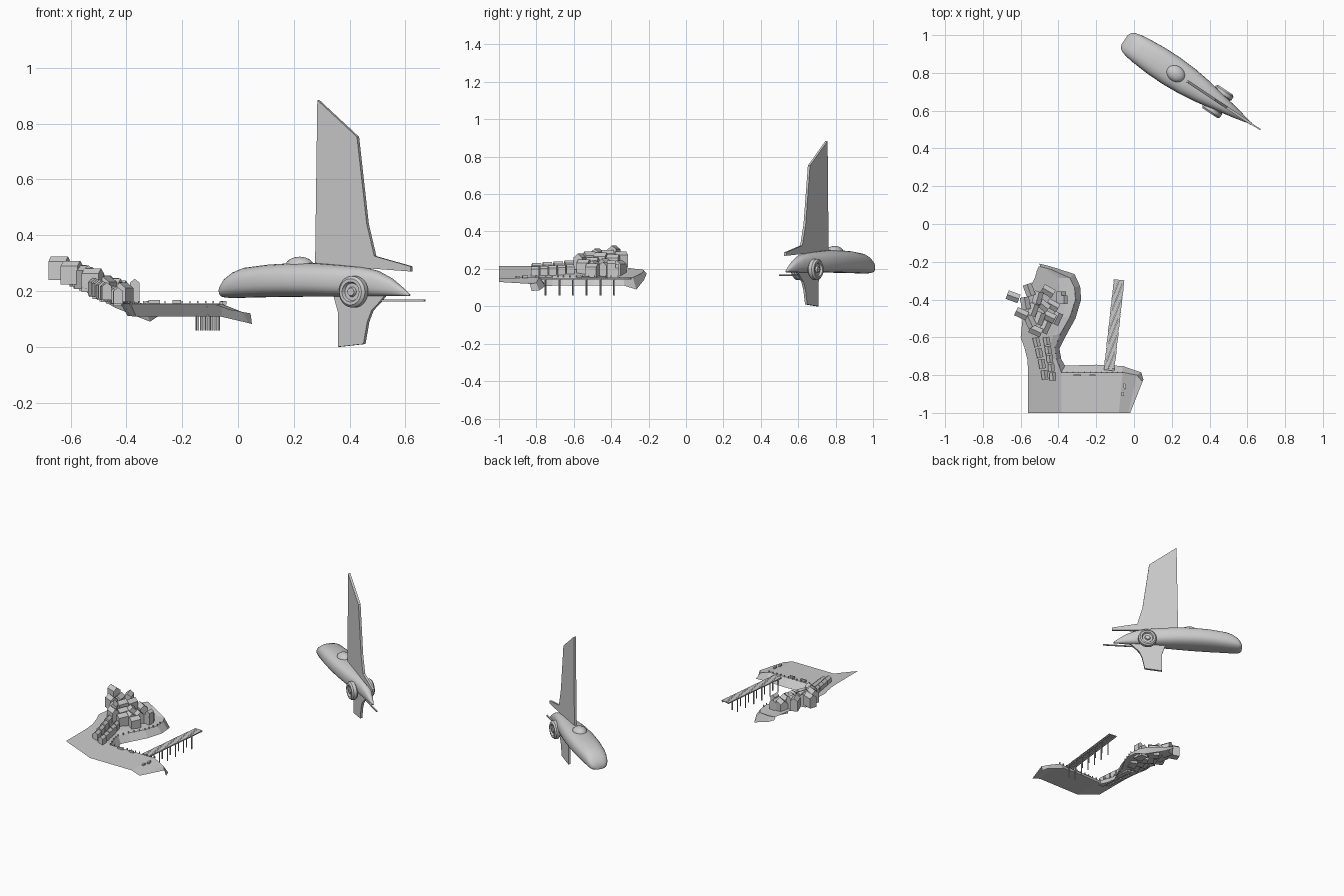
import bpy, bmesh, math, random
from mathutils import Matrix, Vector

if "Cube" in bpy.data.objects:
    bpy.data.objects.remove(bpy.data.objects["Cube"])

random.seed(4)


def make(name, verts, faces, matrix=None, smooth=False):
    me = bpy.data.meshes.new(name)
    me.from_pydata([tuple(v) for v in verts], [], faces)
    bm = bmesh.new()
    bm.from_mesh(me)
    bmesh.ops.recalc_face_normals(bm, faces=bm.faces)
    bm.to_mesh(me)
    bm.free()
    ob = bpy.data.objects.new(name, me)
    bpy.context.collection.objects.link(ob)
    if matrix:
        ob.matrix_world = matrix
    if smooth:
        bpy.ops.object.select_all(action='DESELECT')
        ob.select_set(True)
        bpy.context.view_layer.objects.active = ob
        bpy.ops.object.shade_smooth_by_angle(angle=math.radians(40))
    return ob


def loft(name, rows, closed=False, caps=False, matrix=None, smooth=False):
    n = len(rows[0])
    faces = []
    for i in range(len(rows) - 1):
        for j in range(n if closed else n - 1):
            k = (j + 1) % n
            faces.append((i*n + j, i*n + k, (i+1)*n + k, (i+1)*n + j))
    if caps:
        faces += [tuple(range(n)), tuple(range((len(rows)-1)*n, len(rows)*n))]
    return make(name, [v for r in rows for v in r], faces, matrix, smooth)


def plate(name, outline, thick, matrix):
    # vertical sheet in the u-z plane
    rows = [[(u, s * thick / 2, z) for u, z in outline] for s in (-1, 1)]
    return loft(name, rows, True, True, matrix)


def boxes(name, items):
    # items: (centre, size, rotation about z)
    verts, faces = [], []
    for c, s, a in items:
        b = len(verts)
        m = Matrix.Translation(c) @ Matrix.Rotation(a, 4, 'Z')
        verts += [m @ Vector((x*s[0]/2, y*s[1]/2, z*s[2]/2))
                  for x in (-1, 1) for y in (-1, 1) for z in (-1, 1)]
        faces += [tuple(b + i for i in f) for f in
                  ((0, 1, 3, 2), (4, 6, 7, 5), (0, 4, 5, 1), (2, 3, 7, 6), (0, 2, 6, 4), (1, 5, 7, 3))]
    return make(name, verts, faces)


# ---- Aircraft: u runs nose to tail, then the whole frame is turned ----
M = Matrix.Translation((-0.05, 0.975, 0)) @ Matrix.Rotation(math.radians(-33.5), 4, 'Z')
U = lambda x: (x + 0.05) / 0.834

# fuselage: u, top z, bottom z, half width
stations = [(0, .205, .183, .03), (.01, .225, .177, .05), (.03, .25, .175, .062), (.06, .27, .175, .069),
            (.1, .284, .176, .075), (.2, .295, .178, .083), (.3, .30, .179, .084), (.4, .30, .18, .078),
            (.5, .293, .18, .065), (.6, .285, .181, .046), (.66, .272, .181, .035), (.72, .245, .182, .023),
            (.77, .21, .182, .012), (.797, .188, .182, .005)]


def section(u, zt, zb, hw):
    out = []
    for i in range(28):
        a = 2 * math.pi * i / 28
        c, s = math.cos(a), math.sin(a)
        p = 0.8
        out.append((u, hw * math.copysign(abs(c)**p, c),
                    (zt + zb)/2 + (zt - zb)/2 * math.copysign(abs(s)**p, s)))
    return out


loft("fuselage", [section(*s) for s in stations], True, True, M, True)

# canopy dome
rows = []
for i in range(9):
    t = -math.pi/2 + math.pi * (i + .02) / 8.04
    rows.append([(.325 + .054*math.cos(t)*math.cos(a), .043*math.cos(t)*math.sin(a), .29 + .033*math.sin(t))
                 for a in [2*math.pi*k/24 for k in range(24)]])
loft("canopy", rows, True, True, M, True)

# tall upper fin and lower fin
plate("upper_fin", [(U(x), z) for x, z in ((.28, .295), (.288, .884), (.43, .752), (.465, .44),
                                          (.492, .325), (.622, .288), (.622, .27))], .014, M)
plate("lower_fin", [(U(x), z) for x, z in ((.345, .185), (.363, .12), (.363, 0), (.453, .01),
                                          (.467, .09), (.482, .13), (.51, .16), (.53, .185))], .014, M)
plate("tail_spike", [(.55, .162), (.862, .162), (.862, .169), (.55, .169)], .008, M)

# round side engines with ringed faces, mirrored
ring = [(.001, .018), (.014, .018), (.018, .008), (.031, .008), (.036, .019), (.047, .019),
        (.056, .01), (.057, -.01), (.046, -.022), (.001, -.022)]
for side, label in ((-1, "left"), (1, "right")):
    rows = [[(.592 + r*math.cos(a), side*(.055 + h), .197 + r*math.sin(a))
             for a in [2*math.pi*k/32 for k in range(32)]] for r, h in ring]
    loft(label + "_engine", rows, True, True, M, True)

# ---- Harbour land ----
foot = [(.05, -.825, .082), (.038, -.785, .085), (-.06, -.752, .108), (-.2, -.745, .108), (-.365, -.75, .108),
        (-.385, -.715, .11), (-.395, -.66, .11), (-.365, -.6, .11), (-.31, -.5, .11), (-.28, -.4, .11),
        (-.285, -.33, .11), (-.315, -.265, .09), (-.44, -.225, .14), (-.5, -.21, .175)]
top = [(.045, -.835, .12), (.015, -.80, .125), (-.06, -.785, .155), (-.2, -.785, .155), (-.385, -.785, .155),
       (-.41, -.715, .155), (-.42, -.655, .155), (-.392, -.585, .155), (-.338, -.49, .155), (-.31, -.4, .155),
       (-.315, -.335, .155), (-.34, -.285, .155), (-.44, -.24, .175), (-.498, -.225, .19)]
loft("quay_wall", [foot, top])


def ground(x):
    return .155 + .36 * max(0, -.395 - x)


def rib(a, b):
    # ground strip from edge point a to quay point b
    out = []
    for i in range(7):
        t = i / 6
        x, y = a[0] + (b[0]-a[0])*t, a[1] + (b[1]-a[1])*t
        z = ground(x) if 0 < i < 6 else (b[2] if i else a[2])
        out.append((x, y, z))
    return out


west = [(-.56, -.785), (-.565, -.715), (-.58, -.655), (-.60, -.60), (-.59, -.50), (-.575, -.41),
        (-.55, -.335), (-.525, -.285), (-.515, -.25), (-.505, -.225)]
loft("hillside", [rib((-.56, -1, .215), (-.385, -1, .15))]
     + [rib((x, y, ground(x)), t) for (x, y), t in zip(west, top[4:])])
south = [(-.02, -1, .13), (-.03, -1, .132), (-.08, -1, .15), (-.2, -1, .15), (-.385, -1, .15)]
loft("quay_floor", [south, top[:5]])

# kerb posts along the quay edge
posts = []
for a, b in list(zip(top, top[1:]))[2:10]:
    a, b = Vector(a), Vector(b)
    n = max(2, int((b - a).length / .028))
    posts += [(a.lerp(b, i/n) + Vector((0, 0, .004)), (.005, .005, .012), 0) for i in range(n)]
boxes("bollards", posts)
boxes("quay_crates", [((-.05, -.86, .158), (.012, .03, .012), .2), ((-.06, -.90, .157), (.012, .02, .01), .1),
                      ((-.22, -.80, .16), (.03, .008, .014), 0), ((-.3, -.80, .16), (.04, .008, .014), 0)])

# ---- Pier: cross planks, two beams, pairs of piles ----
p0, p1 = Vector((-.132, -.775, .15)), Vector((-.079, -.295, .15))
d = (p1 - p0).normalized()
side = Vector((d.y, -d.x, 0))
ang = math.atan2(-d.x, d.y)
length = (p1 - p0).length
N = 44
boxes("pier_planks", [(p0.lerp(p1, (i + .5)/N) + side * random.uniform(-.001, .001),
                       (.056, length/N * .93, .005), ang) for i in range(N)])
boxes("pier_beams", [(p0.lerp(p1, .5) + side*s*.021 - Vector((0, 0, .005)), (.005, length, .006), ang)
                     for s in (-1, 1)])
boxes("pier_piles", [(p0 + d*(.025 + .0735*i) + side*s*.021 - Vector((0, 0, .046)), (.005, .005, .09), ang)
                     for i in range(6) for s in (-1, 1)])


# ---- Gabled houses ----
def house(name, x, y, w, l, h, deg, lift=0):
    hw, hl, roof = w/2, l/2, h + w*.4
    prof = [(-hw, -.015), (hw, -.015), (hw, h), (0, roof), (-hw, h)]
    m = Matrix.Translation((x, y, ground(x) + lift)) @ Matrix.Rotation(math.radians(deg), 4, 'Z')
    loft(name, [[(px, s*hl, pz) for px, pz in prof] for s in (-1, 1)], True, True, m)


# village on the hill: x, y, rotation
village = [(-.64, -.385, 70), (-.555, -.35, 20), (-.51, -.39, -15), (-.455, -.355, 60), (-.575, -.42, 10),
           (-.595, -.475, 65), (-.535, -.455, -20), (-.48, -.43, 50), (-.43, -.43, 60), (-.55, -.515, 25),
           (-.50, -.50, -20), (-.45, -.49, 65), (-.41, -.50, -25), (-.385, -.39, 0), (-.52, -.565, 65),
           (-.47, -.545, -25)]
for i, (x, y, r) in enumerate(village):
    house(f"village_house_{i}", x, y, .048, .066, .05, r, .012 if x < -.5 else 0)
house("chapel", -.37, -.40, .034, .045, .075, 0)

# two terraces of small houses running down to the quay
for i in range(4):
    house(f"upper_terrace_{i}", -.515 + .014*i, -.625 - .058*i, .034, .05, .034, 14 - 2*i)
for i in range(5):
    house(f"lower_terrace_{i}", -.462 + .008*i, -.62 - .047*i, .034, .042, .032, 10 - 2*i)
